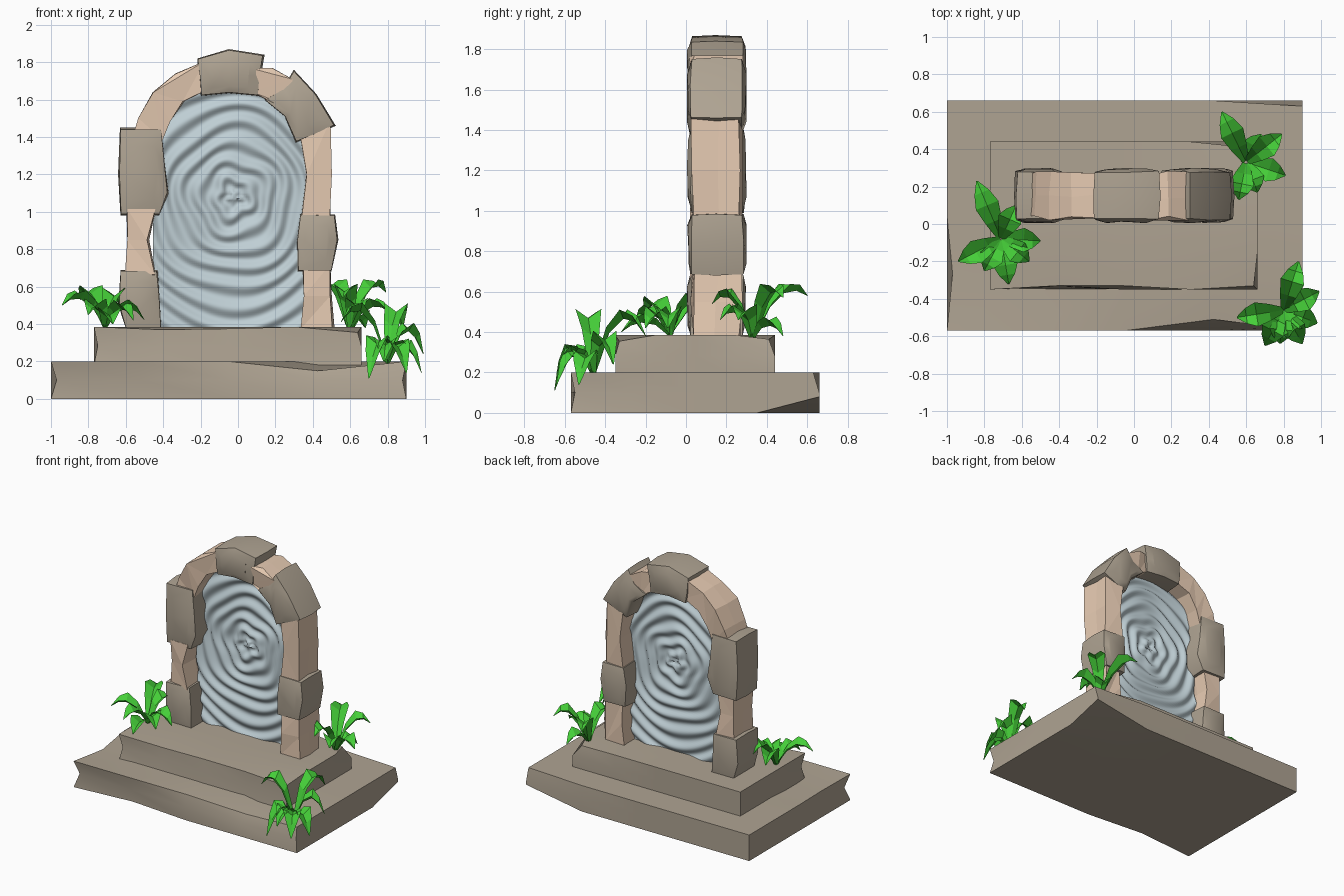
import bpy, bmesh, math, random
from mathutils import Vector

if "Cube" in bpy.data.objects:
    bpy.data.objects.remove(bpy.data.objects["Cube"])

random.seed(4)


def mat(name, rgb):
    m = bpy.data.materials.new(name)
    m.diffuse_color = (*rgb, 1)
    m.use_nodes = True
    m.node_tree.nodes["Principled BSDF"].inputs["Base Color"].default_value = m.diffuse_color
    return m


STONE = mat("rock", (0.43, 0.37, 0.29))
TAN = mat("sandstone", (0.80, 0.60, 0.45))
GREEN = mat("leaf_green", (0.06, 0.62, 0.04))
WATER = mat("ripple_blue", (0.52, 0.62, 0.66))


def finish(bm, name, material, smooth=None, recalc=True):
    if recalc:
        bmesh.ops.recalc_face_normals(bm, faces=bm.faces)
    me = bpy.data.meshes.new(name)
    bm.to_mesh(me)
    bm.free()
    ob = bpy.data.objects.new(name, me)
    bpy.context.collection.objects.link(ob)
    me.materials.append(material)
    if smooth:
        bpy.ops.object.select_all(action='DESELECT')
        ob.select_set(True)
        bpy.context.view_layer.objects.active = ob
        bpy.ops.object.shade_smooth_by_angle(angle=math.radians(smooth))
    return ob


# Slab: box cut into a coarse grid, then chipped at chosen vertices
def slab(name, lo, hi, chips):
    lo, hi = Vector(lo), Vector(hi)
    bm = bmesh.new()
    bmesh.ops.create_cube(bm, size=1)
    for v in bm.verts:
        v.co = Vector(lo[i] + (v.co[i] + 0.5) * (hi[i] - lo[i]) for i in range(3))
    for axis, n in ((0, 4), (1, 4), (2, 2)):
        for k in range(1, n):
            co, no = lo.copy(), Vector((0, 0, 0))
            co[axis] = lo[axis] + (hi[axis] - lo[axis]) * k / n
            no[axis] = 1
            bmesh.ops.bisect_plane(bm, geom=bm.verts[:] + bm.edges[:] + bm.faces[:],
                                   plane_co=co, plane_no=no)
    moves = []
    for frac, off in chips:
        target = Vector(lo[i] + frac[i] * (hi[i] - lo[i]) for i in range(3))
        moves.append((min(bm.verts, key=lambda v: (v.co - target).length), Vector(off)))
    for v, off in moves:
        v.co += off
    finish(bm, name, STONE, 35)


slab("lower_step", (-1, -0.57, 0), (0.9, 0.66, 0.2), [
    ((.75, 0, 1), (0, .06, -.05)), ((1, 1, 0), (0, 0, .08)), ((1, 1, 1), (0, -.03, 0)),
    ((.25, 0, 0), (0, .04, 0)), ((0, 0, .5), (.03, .03, 0)), ((0, .25, 1), (.03, 0, -.02)),
    ((.25, 0, .5), (0, .02, 0)), ((1, 0, .5), (-.02, .02, 0))])
slab("upper_step", (-0.77, -0.35, 0.18), (0.66, 0.44, 0.385), [
    ((.25, 0, 1), (0, .02, -.015)), ((.5, 0, 1), (0, .02, -.01)), ((1, 0, 1), (-.02, .02, -.03)),
    ((.75, 0, .5), (0, .02, 0)), ((1, 1, 1), (-.06, -.03, -.02)), ((0, 0, .5), (.02, .02, 0)),
    ((.25, 0, .5), (0, .015, 0))])


# Stone: front outline lofted through depth rings of (y, scale)
def stone(name, outline, material, rings, jitter, smooth=None):
    bm = bmesh.new()
    n = len(outline)
    cx = sum(p[0] for p in outline) / n
    cz = sum(p[1] for p in outline) / n
    loops = []
    for y, s in rings:
        loops.append([bm.verts.new((cx + (x - cx) * s + random.uniform(-jitter, jitter) * .5,
                                    y + random.uniform(-jitter, jitter),
                                    cz + (z - cz) * s)) for x, z in outline])
    for a, b in zip(loops, loops[1:]):
        for i in range(n):
            j = (i + 1) % n
            bm.faces.new((a[i], a[j], b[j], b[i]))
    bm.faces.new(loops[0])
    bm.faces.new(loops[-1])
    bmesh.ops.triangulate(bm, faces=[f for f in bm.faces if len(f.verts) > 4])
    finish(bm, name, material, smooth)


ROUND = [(.01, .6), (.025, .96), (.15, 1), (.28, .96), (.295, .6)]
CUT = [(.03, .98), (.15, 1), (.27, .98)]

# Rounded grey blocks
for name, pts in {
    "block_left_bottom": [(-.63, .69), (-.43, .69), (-.42, .55), (-.41, .37), (-.60, .37), (-.64, .5)],
    "block_left_upper": [(-.63, 1.45), (-.41, 1.45), (-.39, 1.25), (-.37, 1.1), (-.42, .98), (-.63, .98), (-.64, 1.2)],
    "keystone": [(-.22, 1.82), (-.05, 1.87), (.14, 1.84), (.12, 1.73), (.11, 1.62), (-.05, 1.635), (-.20, 1.62), (-.21, 1.7)],
    "block_right_upper": [(.14, 1.60), (.24, 1.66), (.30, 1.76), (.42, 1.63), (.52, 1.46), (.41, 1.41), (.31, 1.37), (.25, 1.51)],
    "block_right_lower": [(.33, .99), (.52, .985), (.535, .85), (.50, .68), (.32, .68), (.315, .85)],
}.items():
    stone(name, pts, STONE, ROUND, .006, 55)

# Faceted sandstone pieces
for name, pts in {
    "sandstone_left_low": [(-.60, 1.02), (-.44, 1.02), (-.48, .85), (-.44, .66), (-.60, .66), (-.59, .85)],
    "sandstone_left_arc": [(-.56, 1.40), (-.53, 1.50), (-.45, 1.64), (-.34, 1.74), (-.17, 1.81),
                           (-.17, 1.65), (-.29, 1.59), (-.37, 1.48), (-.41, 1.38)],
    "sandstone_right_arc": [(.07, 1.77), (.18, 1.77), (.29, 1.71), (.30, 1.55), (.19, 1.58), (.07, 1.64)],
    "sandstone_right_tall": [(.33, 1.46), (.49, 1.50), (.50, 1.2), (.49, .95), (.34, .95), (.37, 1.2)],
    "sandstone_right_bottom": [(.35, .72), (.49, .72), (.50, .55), (.51, .37), (.34, .37), (.355, .55)],
}.items():
    stone(name, pts, TAN, CUT, .014)

# Rippled portal sheet filling the arch
bm = bmesh.new()
NX, NZ = 70, 110
x0, x1, zb = -.455, .36, .38
rows = []
for j in range(NZ + 1):
    row = []
    for i in range(NX + 1):
        x = x0 + (x1 - x0) * i / NX
        u = abs(2 * i / NX - 1)
        top = 1.40 + .27 * math.sqrt(1 - u * u)
        z = zb + (top - zb) * j / NZ
        dx, dz = x + .02, z - 1.08
        r = math.hypot(dx * 1.05, dz)
        a = math.atan2(dz, dx)
        r += .012 * math.sin(5 * a + 9 * r) + .009 * math.sin(3 * a - 14 * r)
        row.append(bm.verts.new((x, .155 - .013 * math.cos(2 * math.pi * r / .098), z)))
    rows.append(row)
for a, b in zip(rows, rows[1:]):
    for i in range(NX):
        bm.faces.new((a[i], a[i + 1], b[i + 1], b[i]))
finish(bm, "portal_surface", WATER, 80, recalc=False)


# Plant: folded, arching leaves from one root to the given tips
def plant(name, root, tips, lift, width):
    bm = bmesh.new()
    root = Vector(root)
    for tip in tips:
        tip = Vector(tip)
        ctrl = root.lerp(tip, .5)
        ctrl.z = max(root.z, tip.z) + lift * random.uniform(.8, 1.15)
        flat = Vector((tip.x - root.x, tip.y - root.y, 0)).normalized()
        side = Vector((-flat.y, flat.x, 0))
        prev = None
        for t, w in ((0, .25), (.3, .7), (.58, 1), (.8, .65), (1, .06)):
            c = root * (1 - t) ** 2 + ctrl * 2 * t * (1 - t) + tip * t * t
            h = width * w * .5
            up = Vector((0, 0, h * .5))
            cur = [bm.verts.new(p) for p in (c - side * h + up, c - up * .4, c + side * h + up)]
            if prev:
                for k in range(2):
                    bm.faces.new((prev[k], prev[k + 1], cur[k + 1], cur[k]))
            prev = cur
    finish(bm, name, GREEN, recalc=False)


plant("plant_left", (-.71, -.08, .38),
      [(-.84, .23, .53), (-.63, .10, .50), (-.50, -.09, .42), (-.56, -.20, .42),
       (-.67, -.32, .40), (-.80, -.25, .45), (-.94, -.20, .50)], .16, .13)
plant("plant_back_right", (.60, .33, .36),
      [(.47, .60, .58), (.79, .48, .57), (.81, .26, .46), (.56, .13, .54),
       (.66, .17, .46), (.68, .48, .38)], .15, .13)
plant("plant_front_right", (.80, -.46, .19),
      [(.88, -.20, .38), (.99, -.36, .24), (.98, -.53, .14), (.90, -.64, .14),
       (.70, -.65, .11), (.55, -.50, .41), (.78, -.64, .2)], .26, .13)
